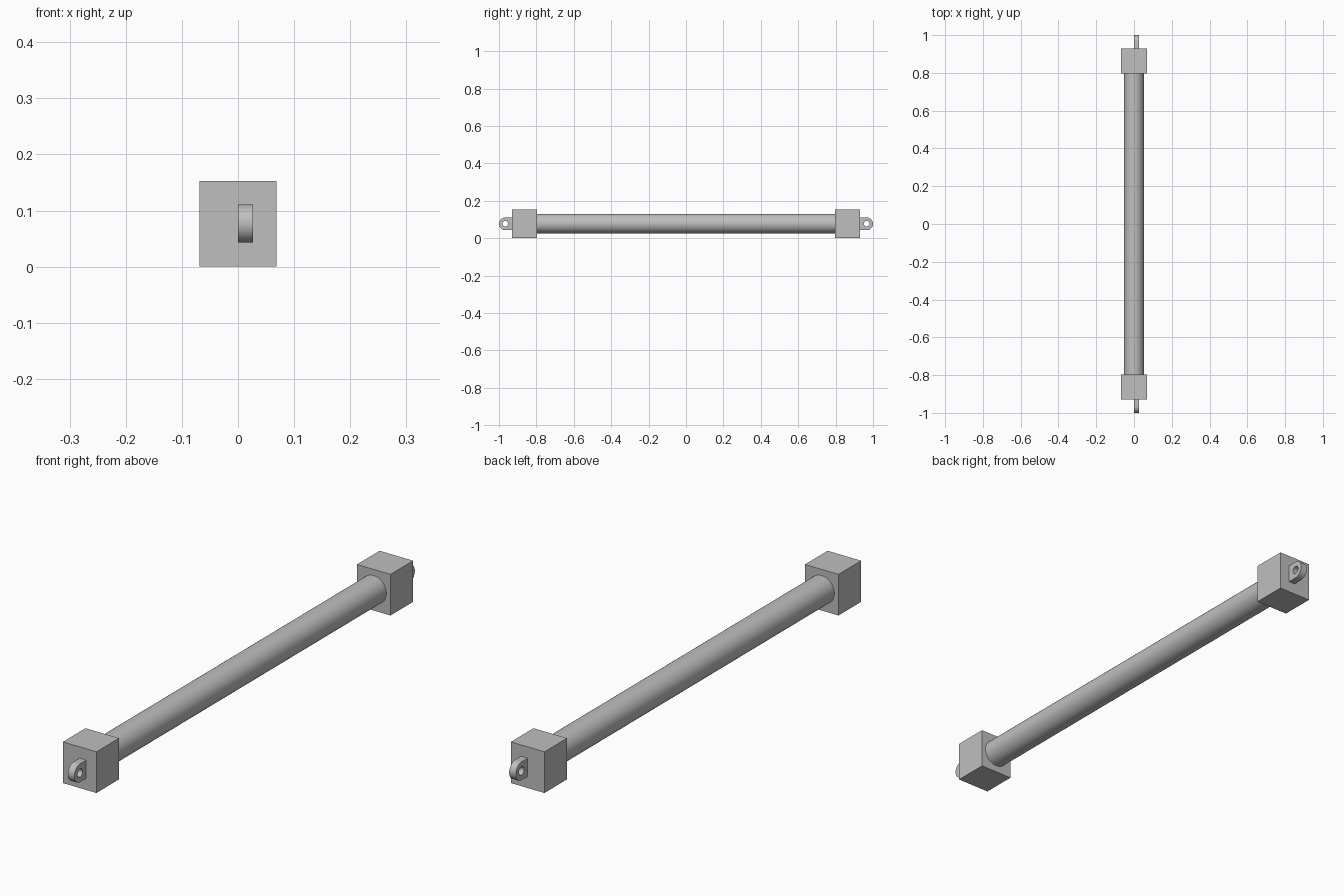
import bpy, bmesh
from math import sin, cos, pi, radians
from mathutils import Matrix

cube = bpy.data.objects.get("Cube")
if cube:
    bpy.data.objects.remove(cube, do_unlink=True)

AXIS_Z = 0.077                      # height of the shared centre line
BLOCK_IN, BLOCK_OUT = 0.797, 0.93   # end block extent along y
LUG_R, HOLE_R = 0.034, 0.015
LUG_X = (0.0, 0.027)

metal = bpy.data.materials.new("plain grey")
metal.use_nodes = True
grey = (0.52, 0.52, 0.52, 1)
metal.diffuse_color = grey
metal.node_tree.nodes["Principled BSDF"].inputs["Base Color"].default_value = grey


def finish(name, bm, smooth=False):
    bmesh.ops.recalc_face_normals(bm, faces=bm.faces[:])
    mesh = bpy.data.meshes.new(name)
    bm.to_mesh(mesh)
    bm.free()
    mesh.materials.append(metal)
    obj = bpy.data.objects.new(name, mesh)
    bpy.context.collection.objects.link(obj)
    if smooth:
        bpy.ops.object.select_all(action='DESELECT')
        obj.select_set(True)
        bpy.context.view_layer.objects.active = obj
        bpy.ops.object.shade_smooth_by_angle(angle=radians(30))
    return obj


# Long round bar between the blocks
bm = bmesh.new()
bmesh.ops.create_cone(bm, cap_ends=True, segments=64, radius1=0.052, radius2=0.052,
                      depth=2 * BLOCK_IN + 0.004,
                      matrix=Matrix.Translation((0, 0, AXIS_Z + 0.001))
                      @ Matrix.Rotation(pi / 2, 4, 'X'))
finish("round_bar", bm, smooth=True)


def end_block(name, side):
    bm = bmesh.new()
    size = Matrix.Diagonal((0.138, BLOCK_OUT - BLOCK_IN, 0.153, 1))
    place = Matrix.Translation((0, side * (BLOCK_IN + BLOCK_OUT) / 2, 0.0765))
    bmesh.ops.create_cube(bm, size=1, matrix=place @ size)
    finish(name, bm)


def lug(name, side, steps=48):
    """Flat eye plate: square at the block, rounded outward, with a pin hole."""
    centre = 1 - LUG_R
    back = (centre - BLOCK_OUT) / LUG_R
    bm = bmesh.new()

    def ring(x, hole):
        verts = []
        for i in range(steps):
            a = 2 * pi * i / steps
            c, s = cos(a), sin(a)
            r = HOLE_R if hole else LUG_R
            if not hole and c < 0:
                r /= max(abs(c), abs(s))
                c *= back
            verts.append(bm.verts.new((x, side * (centre + r * c), AXIS_Z + r * s)))
        return verts

    loops = [ring(LUG_X[0], False), ring(LUG_X[1], False),
             ring(LUG_X[1], True), ring(LUG_X[0], True)]
    for k in range(4):
        a, b = loops[k], loops[(k + 1) % 4]
        for i in range(steps):
            j = (i + 1) % steps
            bm.faces.new((a[i], a[j], b[j], b[i]))
    finish(name, bm, smooth=True)


# Matching block and eye plate on each end
for label, side in (("front", -1), ("back", 1)):
    end_block(label + "_end_block", side)
    lug(label + "_eye_lug", side)
